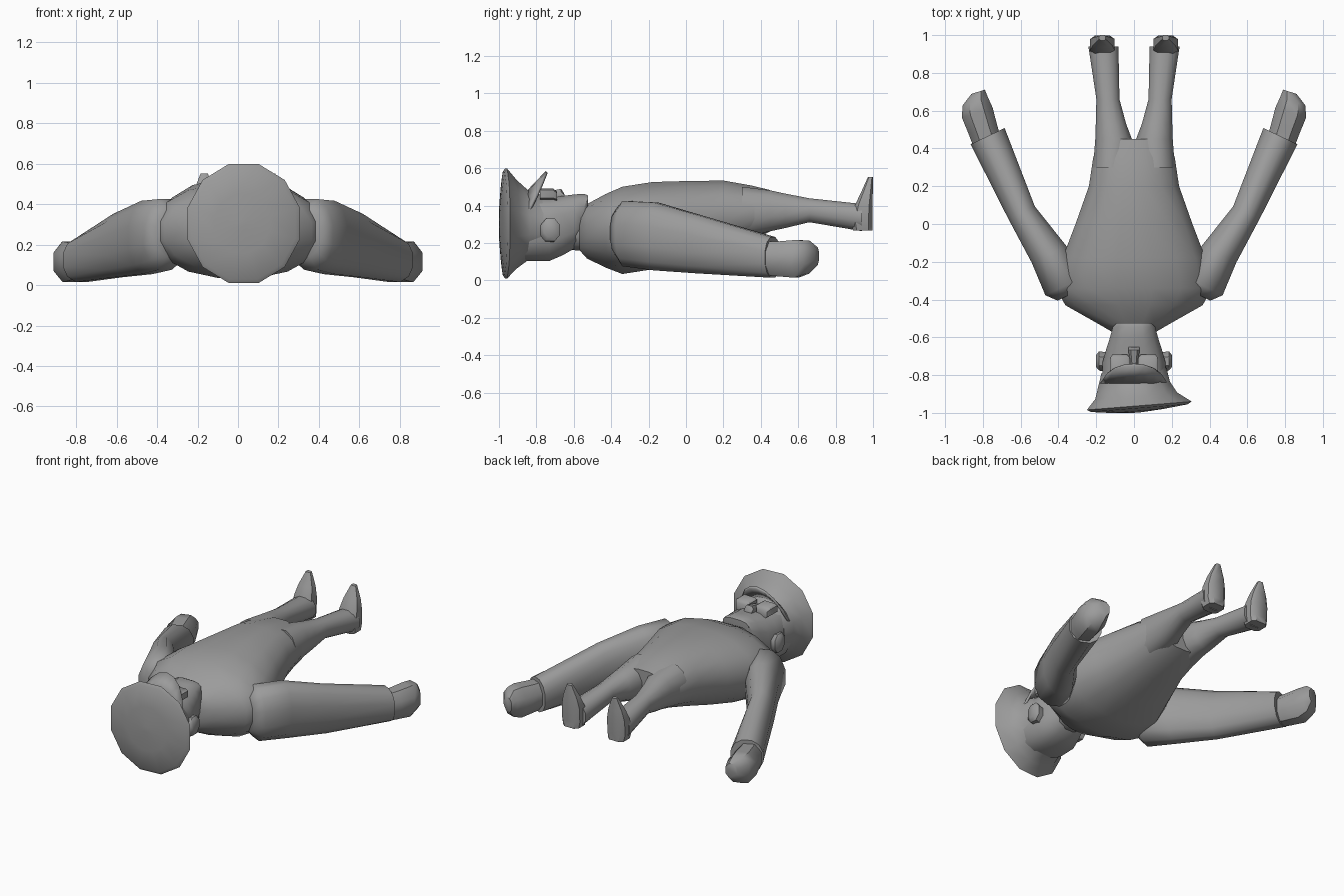
import bpy, bmesh, math
from mathutils import Vector

grey = bpy.data.materials.new("plain grey")
grey.diffuse_color = (0.33, 0.33, 0.33, 1)


def finish(name, bm, mirror=False, angle=45):
    """Turn a bmesh into a smooth shaded, optionally mirrored object."""
    bmesh.ops.recalc_face_normals(bm, faces=bm.faces)
    me = bpy.data.meshes.new(name)
    bm.to_mesh(me)
    bm.free()
    me.materials.append(grey)
    ob = bpy.data.objects.new(name, me)
    bpy.context.collection.objects.link(ob)
    if mirror:
        ob.modifiers.new("mirror", 'MIRROR').use_clip = False
    bpy.ops.object.select_all(action='DESELECT')
    ob.select_set(True)
    bpy.context.view_layer.objects.active = ob
    bpy.ops.object.shade_smooth_by_angle(angle=math.radians(angle))
    return ob


def loft(name, sections, u=(1, 0, 0), v=(0, 0, 1), n=12, power=2.2,
         mirror=False, angle=45, tilt=0.0):
    """Skin rounded sections (x, y, z, half width, half height)."""
    u, v = Vector(u).normalized(), Vector(v).normalized()
    bm = bmesh.new()
    rings = []
    for x, y, z, hw, hh in sections:
        ring = []
        for i in range(n):
            a = 2 * math.pi * (i + 0.5) / n
            c, s = math.cos(a), math.sin(a)
            c = math.copysign(abs(c) ** (2 / power), c)
            s = math.copysign(abs(s) ** (2 / power), s)
            p = Vector((x, y, z)) + u * (hw * c) + v * (hh * s)
            p.y += tilt * (p.x - x)
            ring.append(bm.verts.new(p))
        rings.append(ring)
    for r, q in zip(rings, rings[1:]):
        for i in range(n):
            j = (i + 1) % n
            bm.faces.new((r[i], r[j], q[j], q[i]))
    bm.faces.new(rings[0])
    bm.faces.new(rings[-1])
    return finish(name, bm, mirror, angle)


def along_y(rows):
    """Rows (y, half width, bottom z, top z) centred on x = 0."""
    return [(0, y, (b + t) / 2, w, (t - b) / 2) for y, w, b, t in rows]


# Torso, from collar to hips
loft("torso", along_y([
    (-0.57, 0.12, 0.16, 0.375), (-0.53, 0.19, 0.115, 0.41),
    (-0.43, 0.37, 0.065, 0.465), (-0.34, 0.42, 0.03, 0.505),
    (-0.18, 0.385, 0.055, 0.53), (0.0, 0.315, 0.10, 0.535),
    (0.20, 0.243, 0.16, 0.537), (0.35, 0.22, 0.21, 0.51),
    (0.45, 0.19, 0.26, 0.485)]), n=16, angle=60)

# Sleeves
arm_u = (0.9, -0.43, 0)
loft("arm", [
    (0.33, -0.37, 0.255, 0.085, 0.12), (0.36, -0.325, 0.25, 0.125, 0.18),
    (0.45, -0.16, 0.235, 0.105, 0.187), (0.595, 0.06, 0.195, 0.08, 0.162),
    (0.775, 0.465, 0.123, 0.103, 0.112)], u=arm_u, mirror=True, angle=60)

# Mitten hands
loft("hand", [
    (0.78, 0.44, 0.118, 0.082, 0.095), (0.80, 0.50, 0.115, 0.085, 0.10),
    (0.83, 0.59, 0.115, 0.092, 0.108), (0.84, 0.65, 0.125, 0.075, 0.095),
    (0.825, 0.70, 0.13, 0.04, 0.05)], u=(0.95, -0.3, 0), n=8, mirror=True)

# Trouser legs
loft("leg", [
    (0.115, 0.30, 0.365, 0.105, 0.14), (0.108, 0.45, 0.372, 0.1, 0.113),
    (0.122, 0.53, 0.372, 0.083, 0.095), (0.138, 0.66, 0.375, 0.063, 0.066),
    (0.162, 0.94, 0.336, 0.082, 0.075)], mirror=True, angle=60)

# Pointed shoes with flat soles
loft("shoe", [
    (0.166, 0.945, 0.268, 0.06, 0.055), (0.167, 0.94, 0.31, 0.068, 0.06),
    (0.167, 0.95, 0.40, 0.068, 0.05), (0.167, 0.967, 0.47, 0.052, 0.033),
    (0.167, 0.986, 0.552, 0.018, 0.014)], v=(0, 1, 0), n=8, power=3.5,
    mirror=True, angle=40)

# Head, from chin to the inside of the cap
loft("head", along_y([
    (-0.525, 0.095, 0.385, 0.455), (-0.545, 0.115, 0.24, 0.466),
    (-0.60, 0.13, 0.165, 0.463), (-0.66, 0.15, 0.13, 0.455),
    (-0.73, 0.17, 0.10, 0.445), (-0.86, 0.175, 0.10, 0.45)]), power=2.8)
loft("neck", along_y([
    (-0.50, 0.115, 0.15, 0.37), (-0.62, 0.115, 0.16, 0.38)]))

# Ears
loft("ear", [
    (0.15, -0.73, 0.265, 0.055, 0.065), (0.185, -0.725, 0.27, 0.055, 0.065),
    (0.20, -0.725, 0.275, 0.035, 0.045)], u=(0, 1, 0), n=8, mirror=True)

# Nose and eyeglasses
loft("nose", along_y([
    (-0.65, 0.03, 0.43, 0.462), (-0.668, 0.032, 0.42, 0.492),
    (-0.76, 0.018, 0.42, 0.47)]), n=8, power=3)
loft("eyeglass_lens", [
    (0.075, -0.69, 0.45, 0.04, 0.025), (0.075, -0.71, 0.462, 0.055, 0.03),
    (0.075, -0.78, 0.462, 0.055, 0.03)], n=8, power=5, mirror=True)

# Cap: band flaring out to a wide, tilted crown
loft("cap", [
    (0.0, -0.775, 0.29, 0.178, 0.172), (0.0, -0.85, 0.295, 0.197, 0.195),
    (0.012, -0.91, 0.30, 0.225, 0.245), (0.028, -0.962, 0.304, 0.287, 0.304),
    (0.028, -0.975, 0.304, 0.265, 0.285), (0.02, -0.99, 0.304, 0.14, 0.15),
    (0.02, -0.998, 0.304, 0.02, 0.02)], power=2.0, tilt=0.08, angle=35)

# Cap visor, a crescent sweeping forward from the band
bm = bmesh.new()
edge = []
for i in range(9):
    k = -1 + i / 4
    a = k * math.radians(68)
    p = Vector((0.19 * math.sin(a), -0.845, 0.295 + 0.19 * math.cos(a)))
    reach = math.cos(k * math.pi / 2) ** 0.7 if abs(k) < 1 else 0.05
    q = p + Vector((0, 0.095, 0.1)) * reach
    edge.append((bm.verts.new(p), bm.verts.new(q)))
for (a, b), (c, d) in zip(edge, edge[1:]):
    bm.faces.new((a, c, d, b))
visor = finish("cap_visor", bm)
visor.modifiers.new("thickness", 'SOLIDIFY').thickness = 0.015
